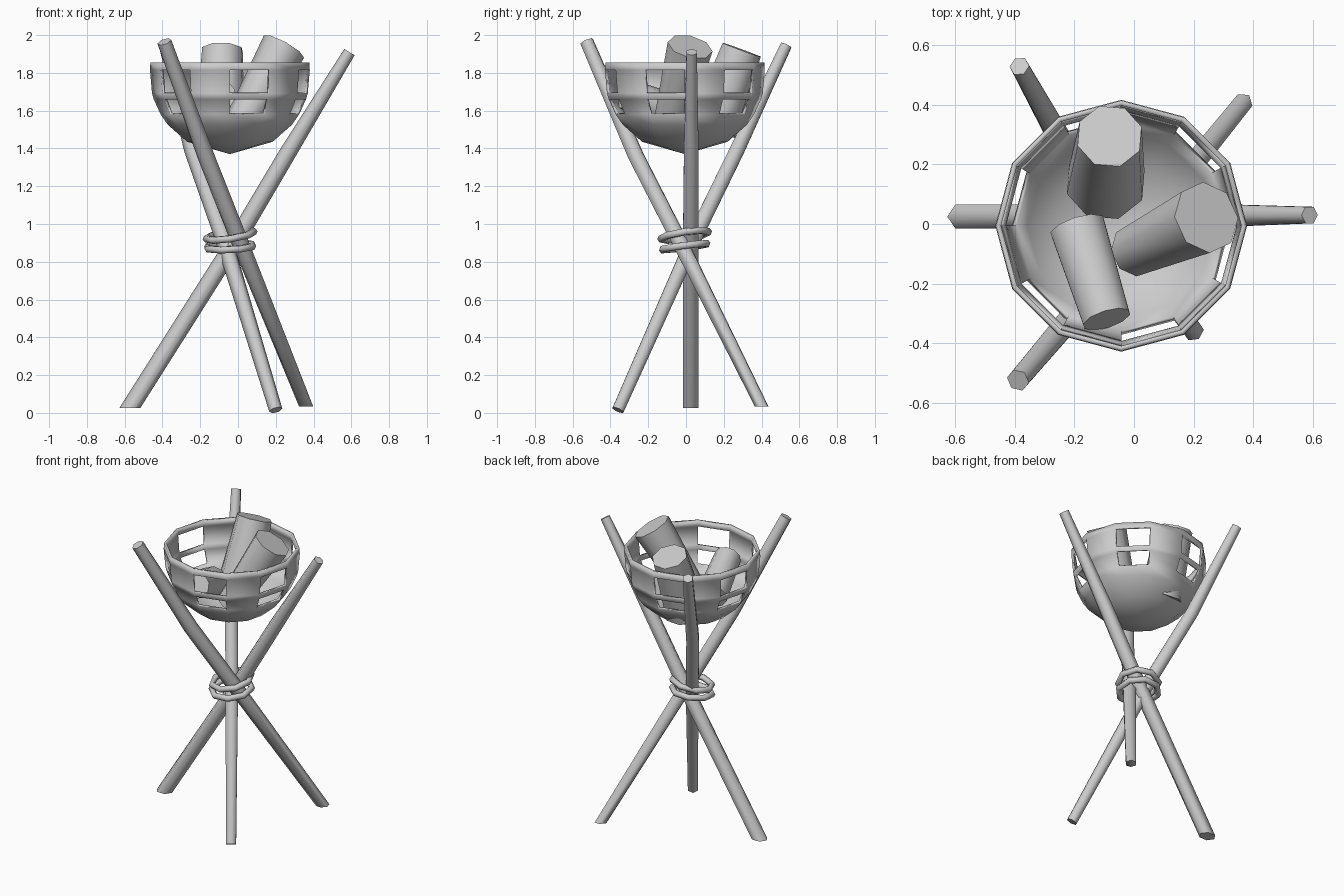
import bpy, bmesh, math
from mathutils import Vector

if "Cube" in bpy.data.objects:
    bpy.data.objects.remove(bpy.data.objects["Cube"])


def finish(bm, name, angle=40):
    bmesh.ops.recalc_face_normals(bm, faces=bm.faces)
    me = bpy.data.meshes.new(name)
    bm.to_mesh(me)
    bm.free()
    ob = bpy.data.objects.new(name, me)
    bpy.context.collection.objects.link(ob)
    bpy.ops.object.select_all(action='DESELECT')
    ob.select_set(True)
    bpy.context.view_layer.objects.active = ob
    bpy.ops.object.shade_smooth_by_angle(angle=math.radians(angle))
    return ob


def rod(name, points, radii, sides, flat_z=None):
    """Loft a capped rod; flat_z slides the last ring along the axis onto a level cut."""
    pts = [Vector(p) for p in points]
    bm = bmesh.new()
    rings = []
    for i, (p, r) in enumerate(zip(pts, radii)):
        d = (pts[min(i + 1, len(pts) - 1)] - pts[max(i - 1, 0)]).normalized()
        u = Vector((0, 0, 1)).cross(d).normalized()
        v = d.cross(u)
        ring = []
        for k in range(sides):
            a = math.tau * (k + 0.5) / sides
            q = p + r * (math.cos(a) * u + math.sin(a) * v)
            if flat_z is not None and i == len(pts) - 1:
                q += d * ((flat_z - q.z) / d.z)
            ring.append(bm.verts.new(q))
        rings.append(ring)
    for a, b in zip(rings, rings[1:]):
        for k in range(sides):
            n = (k + 1) % sides
            bm.faces.new((a[k], a[n], b[n], b[k]))
    bm.faces.new(rings[0])
    bm.faces.new(rings[-1])
    return finish(bm, name, 62)


# three crossed poles, top to bottom
rod("pole_right", [(0.59, 0.03, 1.91), (0.26, 0.028, 1.37), (0.0, 0.025, 0.93), (-0.57, 0.025, 0.03)],
    [0.032, 0.045, 0.047, 0.047], 6, 0.027)
rod("pole_back", [(-0.385, 0.53, 1.945), (-0.24, 0.27, 1.39), (-0.085, 0.055, 0.95), (0.2, -0.36, 0.015)],
    [0.034, 0.045, 0.046, 0.036], 6)
rod("pole_front", [(-0.39, -0.525, 1.965), (-0.17, -0.265, 1.36), (0.0, -0.045, 0.93), (0.36, 0.4, 0.035)],
    [0.039, 0.046, 0.046, 0.036], 6, 0.035)

# binding rings round the crossing
for name, z, normal in (("binding_upper", 0.94, (-0.15, -0.15, 1)),
                        ("binding_lower", 0.88, (-0.05, -0.13, 1))):
    bpy.ops.mesh.primitive_torus_add(
        major_segments=8, minor_segments=6, major_radius=0.127, minor_radius=0.02,
        location=(-0.042, -0.007, z),
        rotation=Vector(normal).to_track_quat('Z', 'Y').to_euler())
    bpy.context.object.name = name
    bpy.ops.object.shade_smooth_by_angle(angle=math.radians(62))

# bowl: twelve-sided, with a pair of window openings in every other panel
CX, CY, CZ, R, SEG = -0.043, -0.006, 1.795, 0.425, 12
heights = [1.855, 1.815, 1.692, 1.66, 1.58, 1.525, 1.435]
window_rows = (1, 3)
bm = bmesh.new()
rings = []
for z in heights:
    r = min(0.423, math.sqrt(R * R - (z - CZ) ** 2))
    rings.append([bm.verts.new((CX + r * math.cos(math.tau * k / SEG),
                                CY + r * math.sin(math.tau * k / SEG), z)) for k in range(SEG)])
for row, (a, b) in enumerate(zip(rings, rings[1:])):
    for k in range(SEG):
        if row in window_rows and k % 2 == 1:
            continue
        n = (k + 1) % SEG
        bm.faces.new((a[k], b[k], b[n], a[n]))
tip = bm.verts.new((CX, CY, CZ - R))
for k in range(SEG):
    bm.faces.new((rings[-1][k], tip, rings[-1][(k + 1) % SEG]))
bowl = finish(bm, "bowl", 40)
mod = bowl.modifiers.new("thickness", 'SOLIDIFY')
mod.thickness = 0.017
mod.offset = -1

# logs resting in the bowl
rod("log_back", [(-0.082, 0.295, 1.922), (-0.095, 0.14, 1.5)], [0.113, 0.137], 8)
rod("log_right", [(0.243, 0.022, 1.938), (0.0, -0.09, 1.5)], [0.122, 0.088], 8)
rod("log_front", [(-0.092, -0.32, 1.69), (-0.19, -0.01, 1.57)], [0.084, 0.097], 10)
